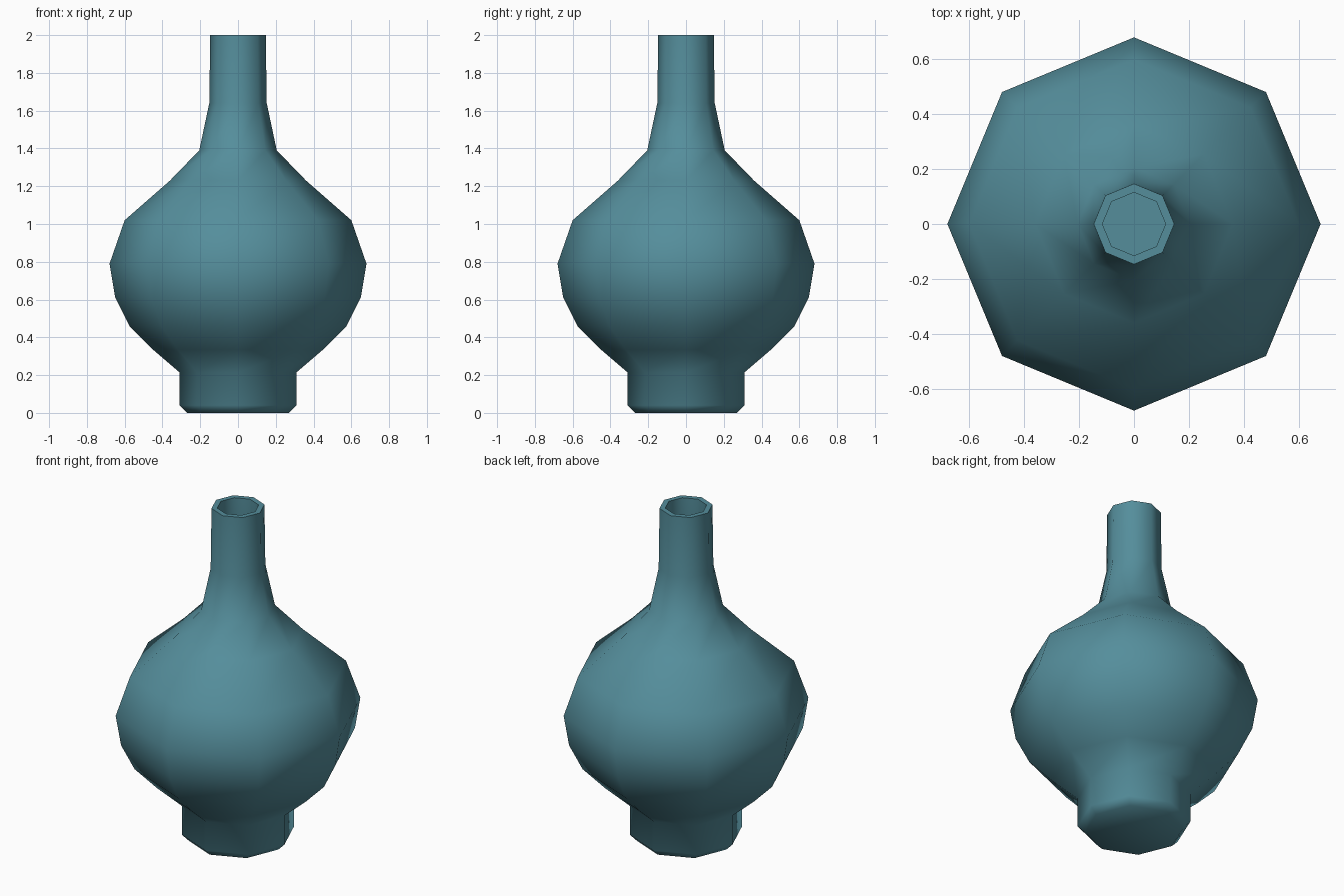
import bpy, bmesh
from math import radians
from mathutils import Vector

if "Cube" in bpy.data.objects:
    bpy.data.objects.remove(bpy.data.objects["Cube"])

SIDES = 8
# Outer wall (radius, height) from the foot up to the rim
outer = [(0, 0), (0.27, 0), (0.31, 0.04), (0.31, 0.215), (0.45, 0.335),
         (0.575, 0.46), (0.65, 0.61), (0.68, 0.79), (0.60, 1.02),
         (0.36, 1.23), (0.205, 1.39), (0.152, 1.64), (0.147, 2.0)]
# Inner wall from the rim down to the hollow's floor
inner = [(0.115, 2.0), (0.118, 1.64), (0.17, 1.40), (0.33, 1.21),
         (0.56, 1.01), (0.64, 0.79), (0.61, 0.62), (0.54, 0.48),
         (0.42, 0.36), (0.27, 0.23), (0.25, 0.06), (0, 0.06)]


def lathe(name, profile):
    bm = bmesh.new()
    verts = [bm.verts.new((r, 0, z)) for r, z in profile]
    edges = [bm.edges.new(pair) for pair in zip(verts, verts[1:])]
    bmesh.ops.spin(bm, geom=verts + edges, cent=Vector(), axis=(0, 0, 1),
                   angle=radians(360), steps=SIDES)
    bmesh.ops.remove_doubles(bm, verts=bm.verts, dist=0.0005)
    bmesh.ops.recalc_face_normals(bm, faces=bm.faces)
    mesh = bpy.data.meshes.new(name)
    bm.to_mesh(mesh)
    bm.free()
    obj = bpy.data.objects.new(name, mesh)
    bpy.context.collection.objects.link(obj)
    return obj


# Hollow eight-sided bottle vase
vase = lathe("vase", outer + inner)
glaze = bpy.data.materials.new("teal_glaze")
glaze.diffuse_color = (0.09, 0.27, 0.33, 1)
glaze.use_nodes = True
glaze.node_tree.nodes["Principled BSDF"].inputs["Base Color"].default_value = glaze.diffuse_color
vase.data.materials.append(glaze)

# Smooth walls, crisp rim
bpy.context.view_layer.objects.active = vase
vase.select_set(True)
bpy.ops.object.shade_smooth_by_angle(angle=radians(65))
